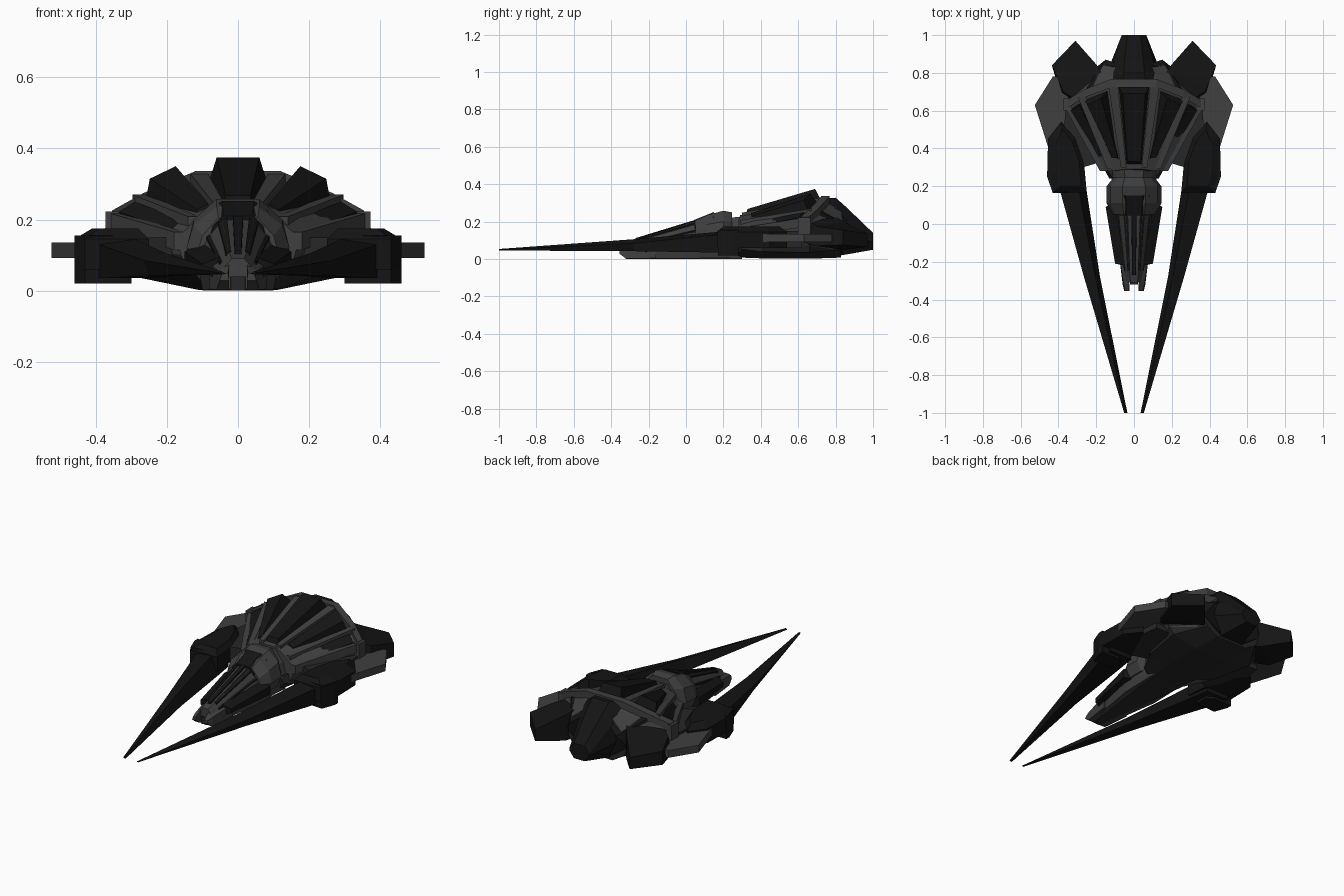
import bpy, bmesh


def material(name, v):
    m = bpy.data.materials.new(name)
    m.diffuse_color = (v, v, v, 1)
    return m


DARK = material("dark_plating", 0.007)
GREY = material("grey_frame", 0.05)
MID = material("underside_plating", 0.02)


def loft(name, rings, mat, mirror=False):
    """Skin equal-length rings of 3D points and cap both ends."""
    bm = bmesh.new()
    rows = [[bm.verts.new(p) for p in r] for r in rings]
    n = len(rows[0])
    for a, b in zip(rows, rows[1:]):
        for i in range(n):
            j = (i + 1) % n
            bm.faces.new((a[i], a[j], b[j], b[i]))
    bm.faces.new(rows[0])
    bm.faces.new(rows[-1])
    bmesh.ops.recalc_face_normals(bm, faces=bm.faces)
    me = bpy.data.meshes.new(name)
    bm.to_mesh(me)
    bm.free()
    me.materials.append(mat)
    ob = bpy.data.objects.new(name, me)
    bpy.context.collection.objects.link(ob)
    if mirror:
        ob.modifiers.new("mirror", 'MIRROR')
    return ob


def sym(half):
    """Close a right-hand half profile by reflecting it in x."""
    return half + [(-x, y, z) for x, y, z in reversed(half)]


def section(y, half):
    return sym([(x, y, z) for x, z in half])


def slab(name, outline, z0, z1, mat, mirror=True):
    return loft(name, [[(x, y, z) for x, y in outline] for z in (z0, z1)], mat, mirror)


def beam(name, path, w, h, mat):
    """Mirrored bar along a path, w in y and h in z."""
    loft(name, [[(x, y - w, z - h), (x, y + w, z - h), (x, y + w, z), (x, y - w, z)]
                for x, y, z in path], mat, True)


def rib(name, a, b, wa, wb, h):
    """Mirrored flat bar running back along the dome, widening from wa to wb."""
    loft(name, [[(x - w, y, z - h), (x + w, y, z - h), (x + w, y, z), (x - w, y, z)]
                for (x, y, z), w in ((a, wa), (b, wb))], GREY, True)


def box(name, x0, x1, y0, y1, z0, z1, mat):
    slab(name, [(x0, y0), (x1, y0), (x1, y1), (x0, y1)], z0, z1, mat)


# Main hull: domed shell flaring to a swept rear crest, then closing
loft("hull_dome", [
    sym([(.05, .29, .235), (.11, .28, .205), (.17, .28, .15), (.16, .28, .10), (.14, .28, .05)]),
    sym([(.12, .74, .315), (.26, .69, .262), (.36, .63, .205), (.36, .63, .14), (.30, .66, .07)]),
    sym([(.10, .83, .25), (.16, .84, .20), (.24, .79, .15), (.24, .79, .11), (.20, .79, .05)]),
], GREY)
loft("hull_belly", [
    section(.24, [(.11, .10), (.13, .06), (.09, .01)]),
    section(.40, [(.22, .12), (.22, .04), (.11, .004)]),
    section(.66, [(.35, .13), (.27, .035), (.11, .002)]),
    section(.83, [(.22, .13), (.17, .05), (.10, .008)]),
], MID)

# Rear crest frame and radiating ribs
beam("crest_frame", [(0, .745, .336), (.12, .745, .336), (.265, .69, .275), (.355, .635, .225)],
     .022, .04, GREY)
box("crest_end_block", .33, .372, .60, .665, .11, .222, GREY)
rib("inner_rib", (.055, .30, .248), (.11, .73, .33), .015, .025, .04)
rib("middle_rib", (.125, .29, .208), (.275, .67, .27), .015, .022, .04)
rib("outer_rib", (.165, .28, .165), (.35, .62, .22), .015, .018, .05)

# Raised dark panels on the dome
loft("top_panel", [
    sym([(.035, .33, .268), (.042, .31, .22)]),
    sym([(.06, .69, .375), (.083, .73, .30)]),
], DARK)
loft("side_panel", [
    [(.085, .35, .245), (.115, .35, .228), (.125, .35, .18), (.07, .33, .20)],
    [(.175, .665, .35), (.248, .63, .315), (.262, .66, .24), (.135, .71, .29)],
], DARK, True)
loft("outer_panel", [
    [(.145, .34, .195), (.18, .34, .165), (.17, .34, .13), (.13, .33, .16)],
    [(.29, .63, .25), (.335, .60, .222), (.33, .62, .18), (.27, .65, .22)],
], DARK, True)

# Rear engine pods
loft("centre_engine", [
    section(.76, [(.06, .325), (.12, .29), (.14, .15), (.09, .02)]),
    section(.80, [(.055, .328), (.11, .27), (.14, .15), (.09, .015)]),
    section(.86, [(.05, .275), (.10, .21), (.12, .12), (.07, .025)]),
    section(1.0, [(.035, .14), (.065, .10), (.065, .09), (.035, .05)]),
], DARK)
loft("side_engine", [
    [(.14, .76, .25), (.31, .66, .20), (.34, .63, .09), (.14, .76, .07)],
    [(.20, .845, .20), (.375, .70, .175), (.39, .69, .07), (.20, .845, .05)],
    [(.31, .97, .135), (.435, .84, .155), (.435, .84, .075), (.31, .97, .065)],
], DARK, True)
loft("rear_shell", [
    [(.05, .75, .32), (.26, .70, .26), (.33, .66, .12), (.08, .76, .05)],
    [(.06, .84, .25), (.15, .87, .18), (.20, .83, .11), (.08, .84, .03)],
], DARK, True)

# Wing plates and arm brackets
slab("wing_plate", [(.20, .44), (.33, .30), (.44, .36), (.525, .63), (.43, .78), (.22, .78)],
     .092, .135, GREY)
slab("arm_bracket", [(.17, .33), (.27, .30), (.37, .52), (.36, .62), (.24, .62)],
     .06, .15, MID)

# Claw shoulders
shoulder = [(.25, .165), (.265, .33), (.31, .46), (.385, .54), (.455, .45), (.46, .25), (.43, .165)]
inner = [(.28, .20), (.29, .33), (.33, .44), (.38, .50), (.41, .43), (.41, .27), (.39, .20)]
loft("claw_shoulder", [[(x, y, .06) for x, y in shoulder],
                       [(x, y, .145) for x, y in shoulder],
                       [(x, y, .175) for x, y in inner]], DARK, True)
slab("shoulder_pad", [(.30, .18), (.30, .25), (.34, .28), (.46, .28), (.46, .25), (.43, .17)],
     .02, .155, DARK)

# Long forward blades
loft("claw_blade", [
    [(.035, -1, .048), (.045, -1, .054), (.052, -1, .050), (.045, -1, .046)],
    [(.18, -.28, .042), (.205, -.28, .106), (.265, -.28, .085), (.25, -.28, .042)],
    [(.25, .17, .035), (.29, .17, .145), (.39, .17, .13), (.39, .17, .035)],
    [(.27, .30, .035), (.31, .30, .15), (.42, .30, .13), (.42, .30, .035)],
], DARK, True)

# Cockpit nose, neck and collar
loft("nose", [
    section(.32, [(.05, .23), (.10, .17), (.12, .09), (.10, .01)]),
    section(.05, [(.045, .20), (.085, .15), (.115, .08), (.10, .004)]),
    section(-.2, [(.03, .125), (.055, .09), (.075, .06), (.06, .002)]),
    section(-.31, [(.018, .09), (.035, .07), (.045, .045), (.035, .004)]),
], GREY)
loft("nose_prong", [
    [(.03, -.16, .005), (.08, -.16, .005), (.08, -.16, .08), (.03, -.16, .11)],
    [(.025, -.32, .002), (.06, -.32, .002), (.055, -.32, .055), (.025, -.32, .07)],
    [(.025, -.355, .028), (.052, -.355, .028), (.047, -.355, .045), (.028, -.355, .05)],
], GREY, True)
loft("nose_keel", [section(-.32, [(.02, .04), (.02, .0)]),
                   section(.30, [(.10, .04), (.10, .0)])], MID)
loft("nose_flange", [
    [(.09, .12, .05), (.15, .09, .06), (.15, .09, .11), (.08, .12, .15)],
    [(.05, -.22, .03), (.10, -.21, .05), (.10, -.21, .075), (.05, -.22, .095)],
], DARK, True)
loft("centre_stripe", [section(-.27, [(.009, .112), (.011, .08)]),
                       section(.07, [(.014, .216), (.018, .17)])], DARK)
for i, (xa, za, xb, zb) in enumerate([(.027, .106, .045, .206), (.045, .08, .078, .165)]):
    loft("nose_strip_%d" % (i + 1), [
        [(xa - .007, -.25, za - .03), (xa + .007, -.25, za - .035),
         (xa + .007, -.25, za), (xa - .007, -.25, za + .006)],
        [(xb - .013, .07, zb - .04), (xb + .013, .07, zb - .05),
         (xb + .013, .07, zb - .008), (xb - .013, .07, zb + .008)]], DARK, True)
loft("collar", [
    section(.05, [(.055, .205), (.10, .155), (.115, .10), (.10, .06)]),
    section(.11, [(.06, .235), (.125, .185), (.145, .12), (.12, .06)]),
    section(.20, [(.06, .258), (.125, .20), (.145, .12), (.12, .06)]),
    section(.245, [(.05, .25), (.09, .20), (.11, .12), (.10, .06)]),
], GREY)
loft("canopy", [section(.045, [(.04, .21), (.07, .18), (.08, .14)]),
                section(.15, [(.045, .252), (.085, .225), (.09, .18)])], DARK)
